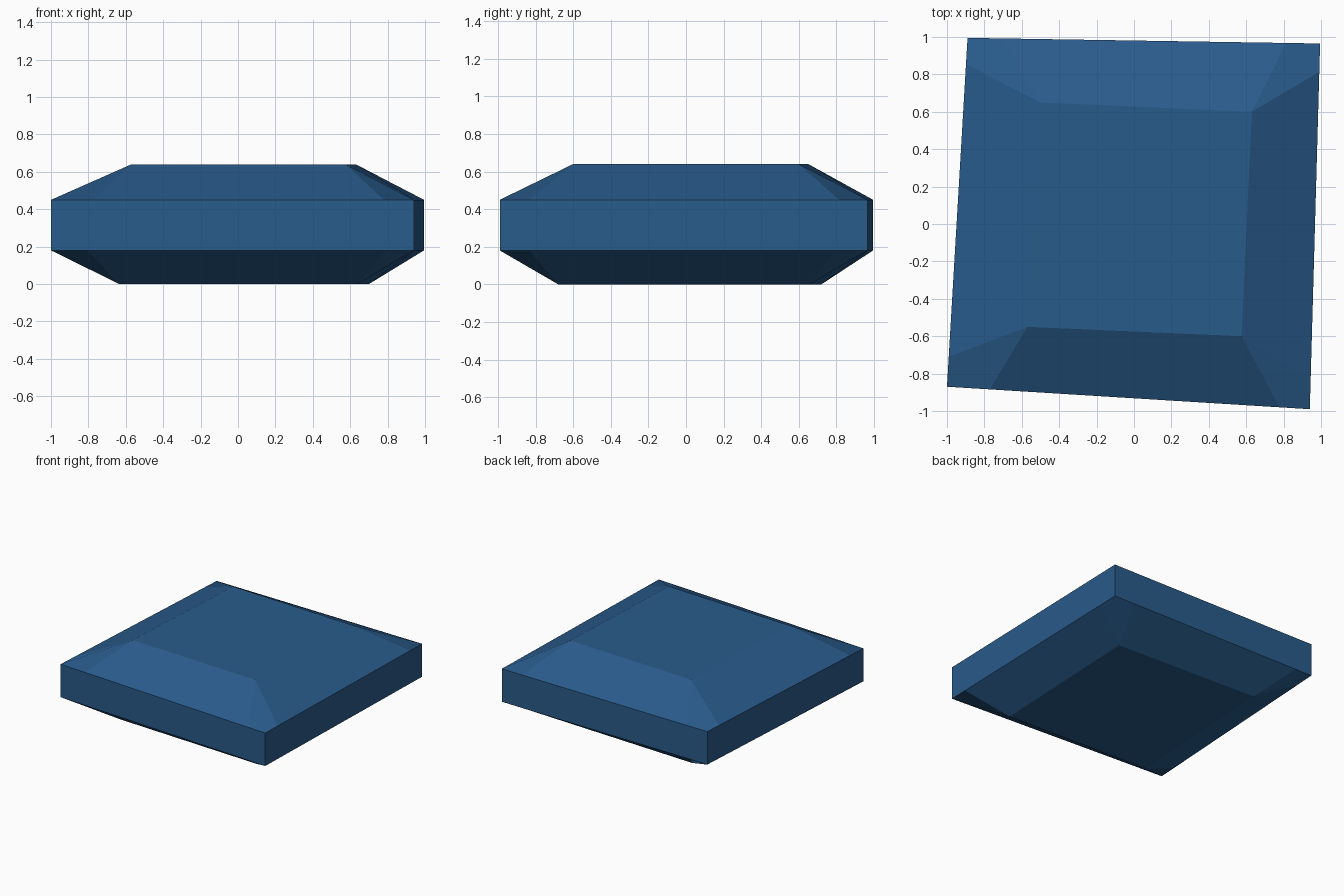
import bpy
import bmesh
from mathutils import Vector

cube = bpy.data.objects.get("Cube")
if cube:
    bpy.data.objects.remove(cube, do_unlink=True)

# One flat colour
blue = bpy.data.materials.new("deep_blue")
blue.use_nodes = True
colour = (0.022, 0.105, 0.26, 1)
blue.diffuse_color = colour
blue.node_tree.nodes["Principled BSDF"].inputs["Base Color"].default_value = colour

# Outlines, counter-clockwise from the front left corner
RIM = [(-1.0, -0.87), (0.94, -0.99), (0.995, 0.965), (-0.89, 0.995)]
TOP = [(-0.57, -0.55), (0.575, -0.60), (0.63, 0.60), (-0.50, 0.65)]
BASE = [(-0.635, -0.62), (0.64, -0.68), (0.70, 0.66), (-0.56, 0.72)]
Z_LOW, Z_HIGH = 0.18, 0.45

bm = bmesh.new()


def ring(outline, z):
    return [bm.verts.new((x, y, z)) for x, y in outline]


def rim_ring(z, cuts):
    """Rim corners, each with a point before and after it along the edges."""
    points = []
    for i in range(4):
        corner = Vector(RIM[i])
        before, after = cuts[i]
        points.append((corner.lerp(Vector(RIM[i - 1]), before),
                       corner,
                       corner.lerp(Vector(RIM[(i + 1) % 4]), after)))
    return [ring(p, z) for p in points]


def bevelled_cap(rim, plate):
    """Flat plate, four sloping sides and four corner facets."""
    bm.faces.new(plate)
    for i in range(4):
        j = (i + 1) % 4
        bm.faces.new((rim[i][2], rim[j][0], plate[j], plate[i]))
        bm.faces.new((rim[i][1], rim[i][2], plate[i], rim[i][0]))


upper = rim_ring(Z_HIGH, [(0.086, 0.118), (0.083, 0.08), (0.077, 0.096), (0.1, 0.075)])
lower = rim_ring(Z_LOW, [(0.08, 0.1), (0.08, 0.08), (0.09, 0.1), (0.08, 0.08)])
bevelled_cap(upper, ring(TOP, 0.64))
bevelled_cap(lower, ring(BASE, 0))

# Upright walls
for i in range(4):
    j = (i + 1) % 4
    bm.faces.new((*lower[i][1:], *lower[j][:2], *reversed(upper[j][:2]), *reversed(upper[i][1:])))

bmesh.ops.recalc_face_normals(bm, faces=bm.faces)
mesh = bpy.data.meshes.new("bevelled_slab")
bm.to_mesh(mesh)
bm.free()
mesh.materials.append(blue)
slab = bpy.data.objects.new("bevelled_slab", mesh)
bpy.context.collection.objects.link(slab)
